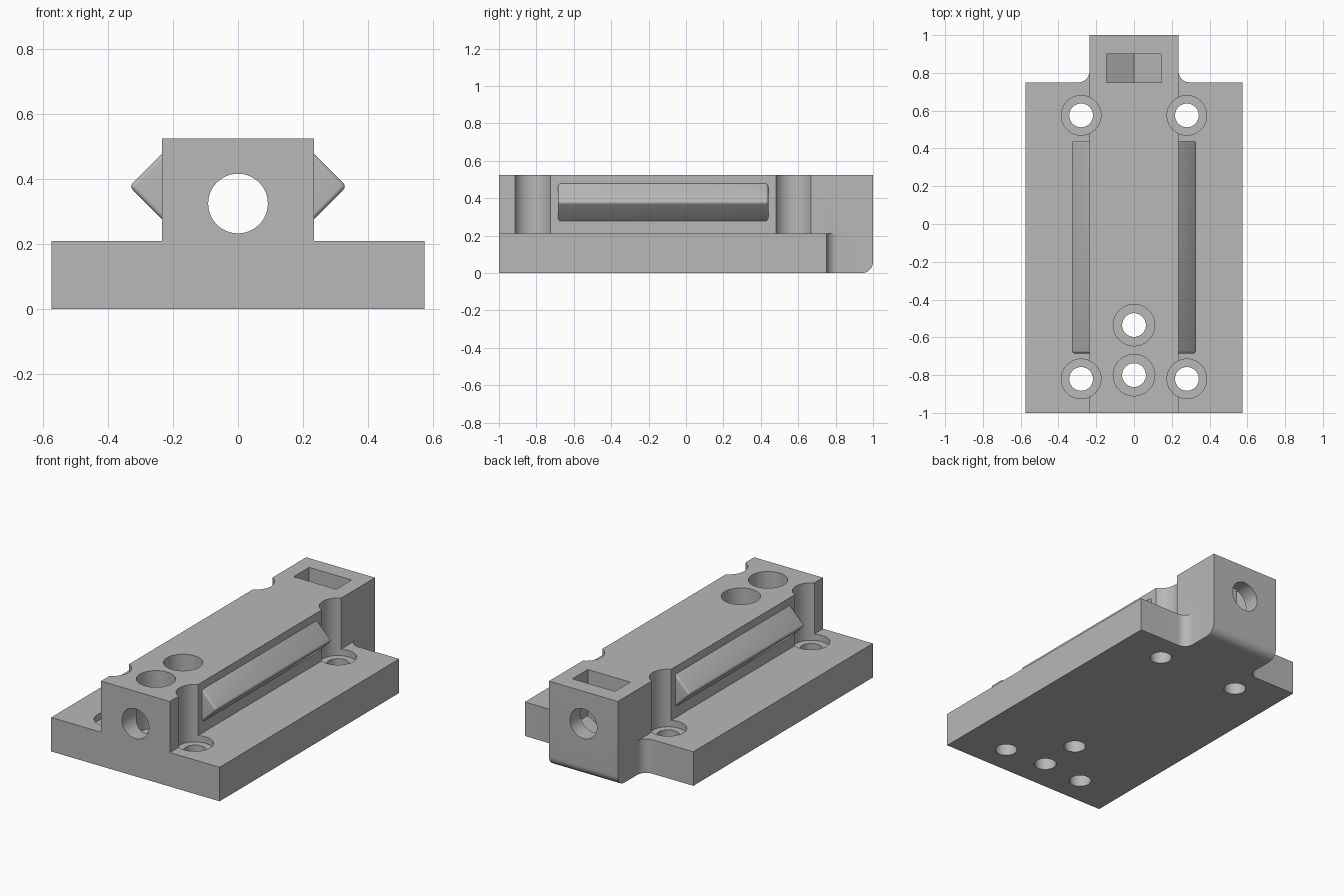
import bpy, bmesh
from math import pi, cos, sin, radians

if "Cube" in bpy.data.objects:
    bpy.data.objects.remove(bpy.data.objects["Cube"], do_unlink=True)

grey = bpy.data.materials.new("plain grey")
grey.use_nodes = True
grey.diffuse_color = (0.48, 0.48, 0.48, 1)
grey.node_tree.nodes["Principled BSDF"].inputs["Base Color"].default_value = (0.48, 0.48, 0.48, 1)

PLACE = {"x": lambda u, v, d: (d, u, v),
         "y": lambda u, v, d: (u, d, v),
         "z": lambda u, v, d: (u, v, d)}


def arc(cu, cv, r, start, end, steps):
    """Points along an arc, angles in degrees."""
    angles = [radians(start + (end - start) * i / steps) for i in range(steps + 1)]
    return [(cu + r * cos(a), cv + r * sin(a)) for a in angles]


def prism(name, points, axis, low, high):
    """Extrude a closed outline along an axis."""
    bm = bmesh.new()
    ends = [[bm.verts.new(PLACE[axis](u, v, d)) for u, v in points] for d in (low, high)]
    for ring in ends:
        bm.faces.new(ring)
    n = len(points)
    for i in range(n):
        j = (i + 1) % n
        bm.faces.new((ends[0][i], ends[0][j], ends[1][j], ends[1][i]))
    bmesh.ops.recalc_face_normals(bm, faces=bm.faces)
    mesh = bpy.data.meshes.new(name)
    bm.to_mesh(mesh)
    bm.free()
    mesh.materials.append(grey)
    obj = bpy.data.objects.new(name, mesh)
    bpy.context.collection.objects.link(obj)
    return obj


def activate(obj):
    bpy.ops.object.select_all(action="DESELECT")
    obj.select_set(True)
    bpy.context.view_layer.objects.active = obj


def combine(target, tool, operation):
    """Apply a boolean and remove the tool."""
    mod = target.modifiers.new("boolean", "BOOLEAN")
    mod.operation, mod.solver, mod.object = operation, "EXACT", tool
    activate(target)
    bpy.ops.object.modifier_apply(modifier=mod.name)
    bpy.data.objects.remove(tool, do_unlink=True)


def drill(target, u, v, r, axis, low, high):
    circle = arc(u, v, r, 0, 360, 48)[:-1]
    combine(target, prism("drill", circle, axis, low, high), "DIFFERENCE")


HALF_BASE, HALF_BLOCK, BASE_TOP, TOP = 0.575, 0.235, 0.21, 0.525
BORE_Z, R = 0.325, 0.06

# Base plate with concave corners running into the block
right_side = [(HALF_BASE, -1), (HALF_BASE, 0.75)] + arc(HALF_BLOCK + R, 0.75 + R, R, 270, 180, 10)
outline = right_side + [(-x, y) for x, y in reversed(right_side)]
body = prism("mounting_block", outline, "z", 0, BASE_TOP)

# Long centre block with a rounded lower back edge
side = [(-1, 0)] + arc(1 - R, R, R, -90, 0, 10) + [(1, TOP), (-1, TOP)]
combine(body, prism("centre_block", side, "x", -HALF_BLOCK, HALF_BLOCK), "UNION")

# Counterbored screw holes
screws = [(s * 0.28, y, 0.105) for s in (-1, 1) for y in (-0.82, 0.575)]
screws += [(0, -0.8, 0.11), (0, -0.535, 0.11)]
for x, y, r in screws:
    drill(body, x, y, r, "z", 0.17, 0.7)
    drill(body, x, y, 0.063, "z", -0.1, 0.3)

# Lengthwise bore and the nut pocket crossing it
drill(body, 0, BORE_Z, 0.092, "y", -1.1, 1.1)
w = 0.145
nut = [(-w, 0.6), (-w, BORE_Z - w * 0.577), (0, BORE_Z - w * 1.155),
       (w, BORE_Z - w * 0.577), (w, 0.6)]
combine(body, prism("nut_pocket", nut, "y", 0.75, 0.9), "DIFFERENCE")
activate(body)
bpy.ops.object.shade_smooth_by_angle(angle=radians(25))

# Wedge rails with softened edges, rooted inside the block
for s, name in ((1, "left_rail"), (-1, "right_rail")):
    wedge = [(s * 0.195, 0.238), (s * 0.335, 0.378), (s * 0.195, 0.518)]
    rail = prism(name, wedge, "y", -0.685, 0.44)
    bevel = rail.modifiers.new("soft edges", "BEVEL")
    bevel.width, bevel.segments = 0.014, 4
    activate(rail)
    bpy.ops.object.modifier_apply(modifier=bevel.name)
    bpy.ops.object.shade_smooth_by_angle(angle=radians(30))
